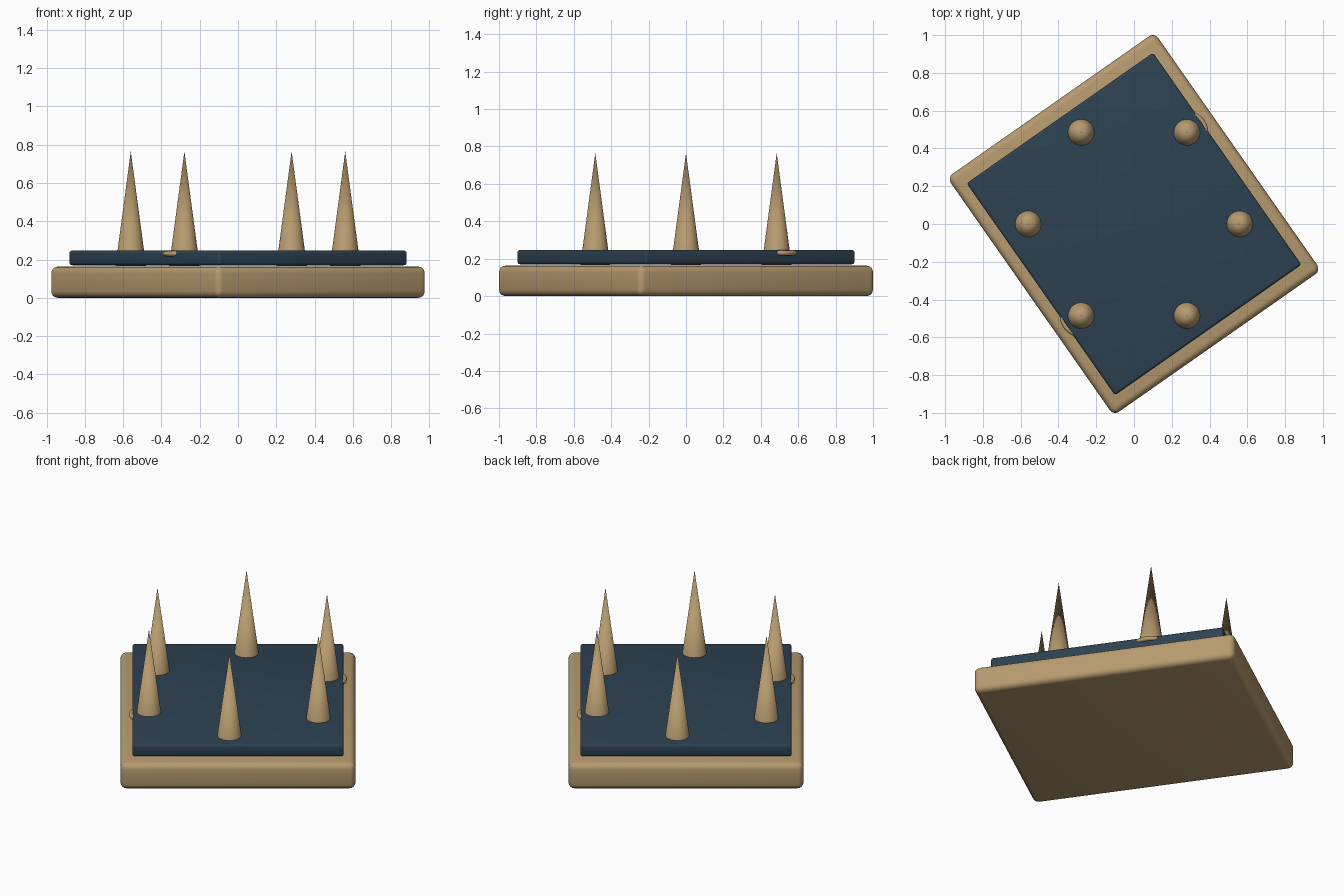
import bpy, math

if "Cube" in bpy.data.objects:
    bpy.data.objects.remove(bpy.data.objects["Cube"])

def material(name, color):
    m = bpy.data.materials.new(name)
    m.diffuse_color = (*color, 1)
    m.use_nodes = True
    m.node_tree.nodes["Principled BSDF"].inputs["Base Color"].default_value = m.diffuse_color
    return m

tan = material("tan", (0.47, 0.325, 0.16))
navy = material("dark blue", (0.026, 0.053, 0.083))
TURN = math.radians(35)

def finish(name, mat):
    ob = bpy.context.object
    ob.name = name
    ob.data.materials.append(mat)
    bpy.ops.object.shade_smooth_by_angle(angle=math.radians(35))
    return ob

def rounded_slab(name, w, d, z0, z1, r, mat):
    bpy.ops.mesh.primitive_cube_add(size=1, location=(0, 0, (z0 + z1) / 2))
    ob = bpy.context.object
    ob.scale = (w, d, z1 - z0)
    bpy.ops.object.transform_apply(location=False, rotation=False, scale=True)
    ob.rotation_euler.z = TURN
    bevel = ob.modifiers.new("round edges", 'BEVEL')
    bevel.width = r
    bevel.segments = 4
    bpy.ops.object.modifier_apply(modifier=bevel.name)
    finish(name, mat)

# Turned base and the thin plate floating just above it
rounded_slab("base", 1.34, 1.537, 0, 0.163, 0.035, tan)
rounded_slab("top_plate", 1.205, 1.37, 0.17, 0.247, 0.015, navy)

# Ring of six spikes, each with a collar sunk into the plate
for i in range(6):
    a = i * math.pi / 3
    x, y = 0.56 * math.cos(a), 0.56 * math.sin(a)
    bpy.ops.mesh.primitive_cone_add(vertices=32, radius1=0.08, radius2=0, depth=0.6,
                                    location=(x, y, 0.465))
    finish(f"spike_{i + 1}", tan)
    bpy.ops.mesh.primitive_torus_add(major_radius=0.1, minor_radius=0.0135, major_segments=48,
                                     minor_segments=12, location=(x, y, 0.23))
    finish(f"spike_collar_{i + 1}", tan)
